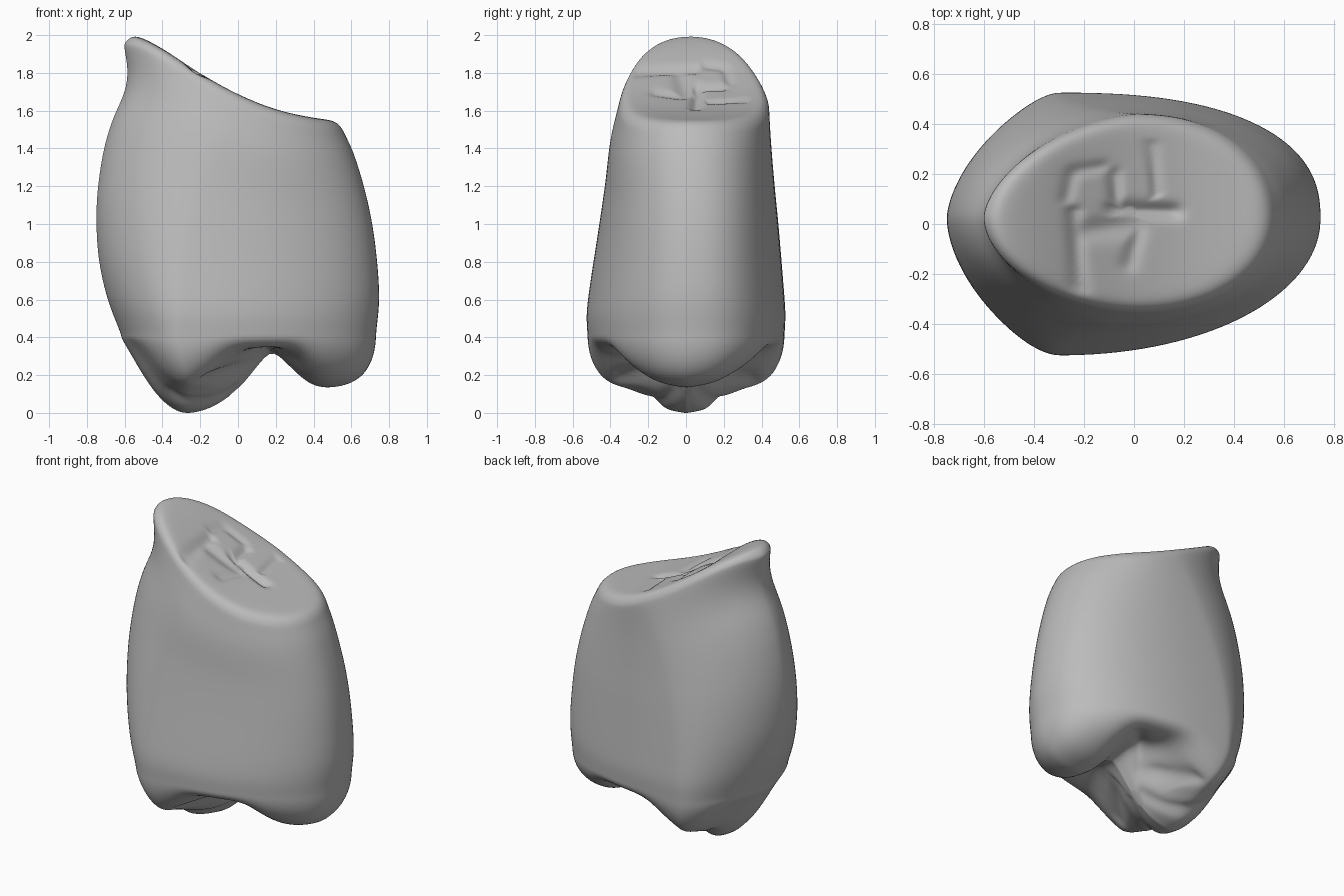
import bpy, bmesh, math
from mathutils import Vector

cube = bpy.data.objects.get("Cube")
if cube:
    bpy.data.objects.remove(cube)

SIDES, WALL, CAP = 128, 48, 44
RIM = 0.42


def curve(pts, x):
    """Smooth interpolation through (x, value) points."""
    if x <= pts[0][0]:
        return pts[0][1]
    if x >= pts[-1][0]:
        return pts[-1][1]

    def slope(k):
        a, b = pts[max(k - 1, 0)], pts[min(k + 1, len(pts) - 1)]
        return (b[1] - a[1]) / (b[0] - a[0])
    i = max(k for k in range(len(pts) - 1) if pts[k][0] <= x)
    (x0, v0), (x1, v1) = pts[i], pts[i + 1]
    h = x1 - x0
    t = (x - x0) / h
    return ((1 + 2 * t) * (1 - t) ** 2 * v0 + t * (1 - t) ** 2 * h * slope(i)
            + t * t * (3 - 2 * t) * v1 + t * t * (t - 1) * h * slope(i + 1))


# Wall profiles, from the lower rim (0) to the upper rim (1)
RIGHT = [(0, -.62), (.12, -.69), (.25, -.735), (.38, -.75), (.5, -.743), (.64, -.71),
         (.74, -.665), (.84, -.6), (.91, -.585), (1, -.605)]
LEFT = [(0, .732), (.17, .748), (.35, .738), (.54, .712), (.72, .67), (.9, .61), (1, .56)]
FRONT = [(0, -.522), (.08, -.527), (.18, -.515), (.48, -.46), (.65, -.43), (.85, -.4), (1, -.355)]
BACK = [(0, .522), (.08, .527), (.18, .52), (.48, .49), (.65, .47), (.85, .45), (1, .44)]
TOP = [(-.6, 2.01), (-.53, 1.997), (-.4, 1.93), (-.2, 1.8), (0, 1.69), (.2, 1.61), (.4, 1.565), (.56, 1.55)]

# Worn grooves: start, end, width, depth
TOP_GROOVES = [((-.22, -.25), (-.24, .05), .025, .03), ((-.27, .1), (-.25, .2), .022, .02),
               ((-.25, .21), (-.12, .23), .022, .018), ((-.08, .2), (-.07, .08), .025, .025),
               ((-.2, -.03), (.0, .0), .045, .022), ((-.08, .06), (.16, .05), .03, .03),
               ((.07, .32), (.09, .12), .015, .022), ((.02, -.02), (-.02, -.16), .03, .018)]
ROOT_GROOVES = [((.05, .1), (-.2, .36), .03, .04), ((-.02, .06), (-.34, .2), .03, .02),
                ((-.02, -.06), (-.34, -.2), .03, .02), ((.05, -.1), (-.18, -.36), .03, .04),
                ((.08, .15), (.25, .34), .03, .03)]


def groove_depth(grooves, x, y):
    p, total = Vector((x, y)), 0
    for a, b, width, depth in grooves:
        a, b = Vector(a), Vector(b)
        f = max(0, min(1, (p - a).dot(b - a) / (b - a).length_squared))
        total = max(total, depth * math.exp(-((p - a.lerp(b, f)).length / width) ** 2))
    return total


def outline(angle, t):
    """Point on the cross-section, rounded towards +x and wedge-shaped towards -x."""
    c, s = math.cos(angle), math.sin(angle)
    blend = max(0, (t - .5) / .5) ** 2
    cx = -.3 + .32 * t * t
    if c > 0:
        n = 2.45 - .35 * blend if s > 0 else 2.05 + .05 * blend
    else:
        n = 1.66 if s > 0 else 1.76 + .06 * blend
    end = curve(LEFT if c > 0 else RIGHT, t)
    side = curve(BACK if s > 0 else FRONT, t)
    cy = .02 + .005 * t
    return (cx + (end - cx) * abs(c) ** (2 / n), cy + (side - cy) * abs(s) ** (2 / n))


def root_height(x, y):
    """Two rounded root lobes with a saddle between them."""
    dx = x + .27
    lobe_a = curve([(-.35, .36), (-.23, .185), (-.15, .085), (-.07, .02), (0, 0), (.1, .02),
                    (.18, .06), (.28, .14), (.38, .26), (.5, .42)], dx)
    lobe_a += curve([(0, 0), (.1, .022), (.2, .085), (.3, .125), (.4, .15), (.5, .19)], abs(y))
    lobe_a += .7 * max(0, dx) * abs(y)
    dx = x - .48
    lobe_b = .132 + curve([(-.34, .26), (-.2, .11), (-.1, .025), (0, 0), (.25, .02)], dx)
    lobe_b += curve([(0, 0), (.15, .03), (.3, .1), (.45, .18)], abs(y))
    valley = .34 + .06 * math.exp(-(y / .25) ** 2)
    k = 30
    z = -math.log(sum(math.exp(-k * v) for v in (lobe_a, lobe_b, valley))) / k
    return min(.41, z) + groove_depth(ROOT_GROOVES, x, y)


bm = bmesh.new()
angles = [2 * math.pi * (i + .5) / SIDES for i in range(SIDES)]
rings = []

# Underside, from its middle outwards
bottom_centre = -.02
for j in range(1, CAP):
    s = math.sin(j / CAP * math.pi / 2)
    ring = []
    for a in angles:
        ox, oy = outline(a, 0)
        x, y = bottom_centre + (ox - bottom_centre) * s, oy * s
        z = RIM - (RIM - root_height(x, y)) * math.sqrt(1 - s ** 10)
        ring.append(bm.verts.new((x, y, z)))
    rings.append(ring)

# Side wall
top_rim = [outline(a, 1) for a in angles]
for j in range(WALL + 1):
    t = j / WALL
    ring = []
    for a, (tx, ty) in zip(angles, top_rim):
        x, y = outline(a, t)
        ring.append(bm.verts.new((x, y, RIM + t * (curve(TOP, tx) - .06 - RIM))))
    rings.append(ring)

# Sloping worn top, from its edge inwards
for j in range(1, CAP):
    s = 1 - (j / CAP) ** 1.4
    ring = []
    for tx, ty in top_rim:
        x, y = -.02 + (tx + .02) * s, .05 + (ty - .05) * s
        z = curve(TOP, x) - .06 * s ** 20 - groove_depth(TOP_GROOVES, x, y)
        ring.append(bm.verts.new((x, y, z)))
    rings.append(ring)

for low, high in zip(rings, rings[1:]):
    for i in range(SIDES):
        k = (i + 1) % SIDES
        bm.faces.new((low[i], low[k], high[k], high[i]))
bm.faces.new(rings[0][::-1])
bm.faces.new(rings[-1])
bmesh.ops.recalc_face_normals(bm, faces=bm.faces)
for _ in range(4):
    bmesh.ops.smooth_vert(bm, verts=bm.verts, factor=.4, use_axis_x=True, use_axis_y=True, use_axis_z=True)

# Settle on the ground
ground = min(v.co.z for v in bm.verts)
bmesh.ops.translate(bm, verts=bm.verts, vec=(0, 0, -ground))

mesh = bpy.data.meshes.new("tooth")
bm.to_mesh(mesh)
bm.free()
tooth = bpy.data.objects.new("tooth", mesh)
bpy.context.collection.objects.link(tooth)

grey = bpy.data.materials.new("plain grey")
grey.use_nodes = True
colour = (.5, .5, .5, 1)
grey.diffuse_color = colour
grey.node_tree.nodes["Principled BSDF"].inputs["Base Color"].default_value = colour
mesh.materials.append(grey)

bpy.ops.object.select_all(action='DESELECT')
tooth.select_set(True)
bpy.context.view_layer.objects.active = tooth
bpy.ops.object.shade_smooth_by_angle(angle=math.radians(50))
